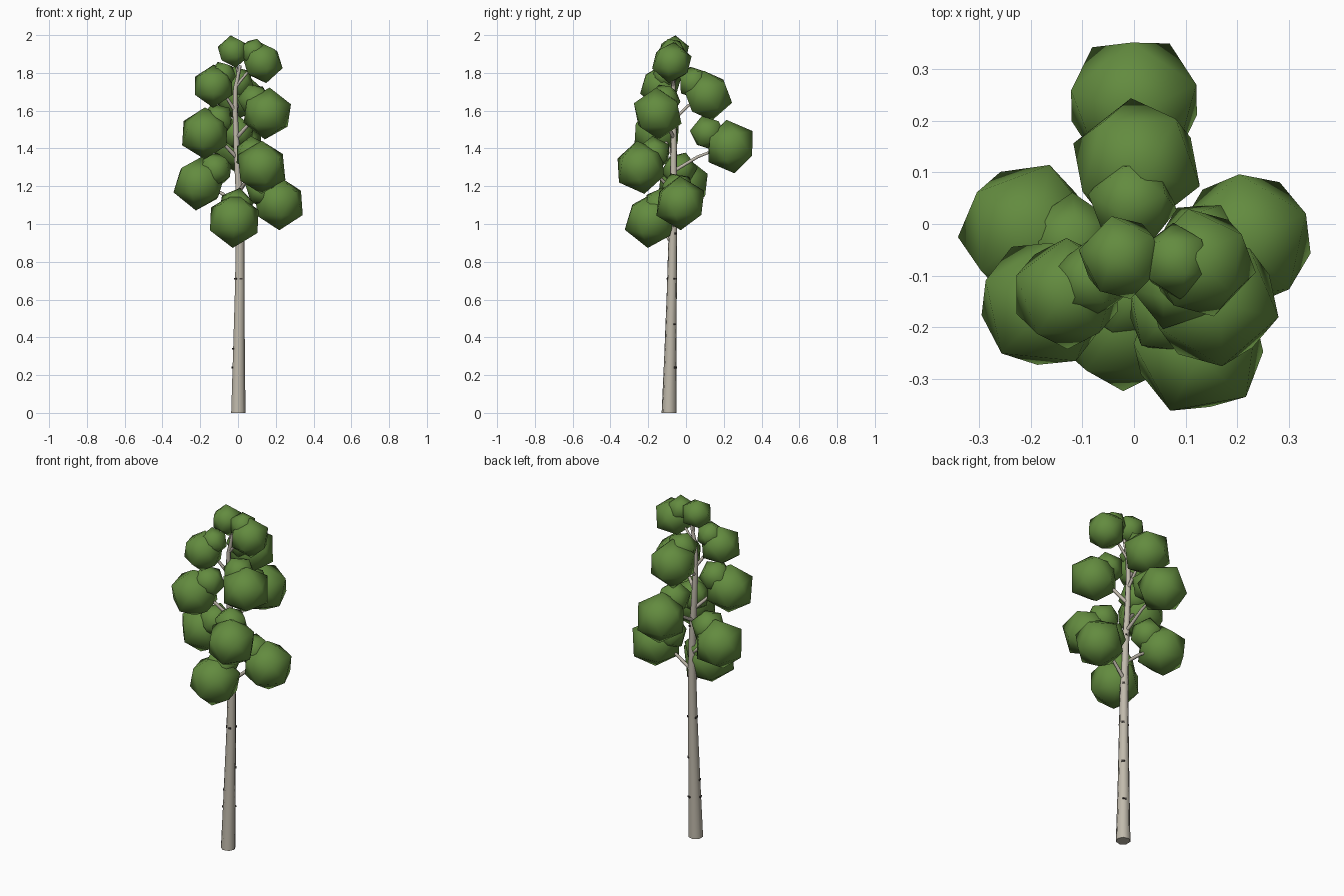
import bpy, bmesh, math, random
from mathutils import Vector, Matrix

if "Cube" in bpy.data.objects:
    bpy.data.objects.remove(bpy.data.objects["Cube"])

random.seed(4)


def material(name, rgb):
    m = bpy.data.materials.new(name)
    m.diffuse_color = (*rgb, 1)
    m.use_nodes = True
    m.node_tree.nodes["Principled BSDF"].inputs["Base Color"].default_value = m.diffuse_color
    return m


BARK = material("pale bark", (0.53, 0.49, 0.41))
MARK = material("dark bark marks", (0.06, 0.05, 0.045))
LEAF = material("leaf green", (0.125, 0.26, 0.05))


def finish(bm, name, mat, smooth=True):
    bmesh.ops.recalc_face_normals(bm, faces=bm.faces)
    for f in bm.faces:
        f.smooth = smooth and len(f.verts) < 5
    me = bpy.data.meshes.new(name)
    bm.to_mesh(me)
    bm.free()
    me.materials.append(mat)
    ob = bpy.data.objects.new(name, me)
    bpy.context.collection.objects.link(ob)
    return ob


def tube(name, pts, sides):
    """Tapered tube through (x, y, z, radius) points."""
    bm = bmesh.new()
    P = [Vector(p[:3]) for p in pts]
    rings = []
    for i, p in enumerate(P):
        d = P[min(i + 1, len(P) - 1)] - P[max(i - 1, 0)]
        if i == 0 and p.z == 0:
            d = Vector((0, 0, 1))          # flat foot on the ground
        q = Vector((0, 0, 1)).rotation_difference(d.normalized())
        rings.append([bm.verts.new(p + q @ Vector((
            pts[i][3] * math.cos(2 * math.pi * k / sides),
            pts[i][3] * math.sin(2 * math.pi * k / sides), 0)))
            for k in range(sides)])
    for a, b in zip(rings, rings[1:]):
        for k in range(sides):
            n = (k + 1) % sides
            bm.faces.new((a[k], a[n], b[n], b[k]))
    bm.faces.new(rings[0])
    bm.faces.new(rings[-1])
    return finish(bm, name, BARK)


def leaf_ball(name, x, y, z, r, tilt=.2):
    """Low-poly icosahedron with a slight random turn."""
    bm = bmesh.new()
    rot = (Matrix.Rotation(random.uniform(-tilt, tilt), 4, 'X')
           @ Matrix.Rotation(random.uniform(-tilt, tilt), 4, 'Y')
           @ Matrix.Rotation(random.uniform(0, 1.2), 4, 'Z'))
    bmesh.ops.create_icosphere(bm, subdivisions=1, radius=r,
                               matrix=Matrix.Translation((x, y, z)) @ rot)
    return finish(bm, name, LEAF)


# Trunk: gently bent, tapering
TRUNK = [(0, -.09, 0, .040), (.003, -.083, .3, .033), (.008, -.075, .65, .027),
         (.010, -.070, .95, .023), (.004, -.066, 1.2, .020),
         (-.008, -.065, 1.4, .017), (-.016, -.066, 1.6, .014),
         (-.014, -.067, 1.72, .012), (.012, -.067, 1.84, .008)]
tube("trunk", TRUNK, 7)


def trunk_at(z):
    for a, b in zip(TRUNK, TRUNK[1:]):
        if z <= b[2]:
            t = (z - a[2]) / (b[2] - a[2])
            return [u + (v - u) * t for u, v in zip(a, b)]
    return list(TRUNK[-1])


# Leaf clumps: (x, y, z, radius), each on a bent branch
CLUMPS = [(-.025, -.065, 1.913, .087), (.13, -.075, 1.855, .112),
          (-.13, -.135, 1.73, .115), (.005, .115, 1.68, .135),
          (.155, -.15, 1.585, .138), (-.175, -.155, 1.48, .138),
          (0, .235, 1.41, .143), (.125, -.24, 1.30, .142),
          (-.205, -.015, 1.215, .145), (.217, -.03, 1.11, .143),
          (-.02, -.185, 1.02, .148)]
for i, (x, y, z, r) in enumerate(CLUMPS, 1):
    leaf_ball(f"leaf_clump_{i}", x, y, z, r)
    # Smaller second ball, up and in towards the trunk
    if i > 1:
        c = trunk_at(z)
        leaf_ball(f"inner_leaf_clump_{i}", c[0] + (x - c[0]) * .6,
                  c[1] + (y - c[1]) * .6, z + r * .5, r * .67, .4)
    # Branch rises from the trunk, then flattens out into the clump
    s = trunk_at(z - .13)
    br = min(.011, s[3] * .7)
    mid = (s[0] + (x - s[0]) * .42, s[1] + (y - s[1]) * .42, z - .055, br * .8)
    near = (s[0] + (x - s[0]) * .7, s[1] + (y - s[1]) * .7, z - .022, br * .65)
    tube(f"branch_{i}", [(*s[:3], br), mid, near, (x, y, z, br * .4)], 6)

# Bark marks: small dark plates at (height, compass angle)
MARKS = [(.24, 60), (.24, 195), (.34, 200), (.47, 45), (.71, 40),
         (.71, 170), (.71, 285), (.71, 215), (.95, 45), (.95, 230),
         (1.1, 330), (1.25, 60)]
bm = bmesh.new()
for z, deg in MARKS:
    x, y, _, r = trunk_at(z)
    m = (Matrix.Translation((x, y, z))
         @ Matrix.Rotation(math.radians(deg), 4, 'Z')
         @ Matrix.Translation((r * .95, 0, 0))
         @ Matrix.Diagonal((.008, r * .55, .009, 1)))
    bmesh.ops.create_cube(bm, size=1, matrix=m)
finish(bm, "bark_marks", MARK, smooth=False)
